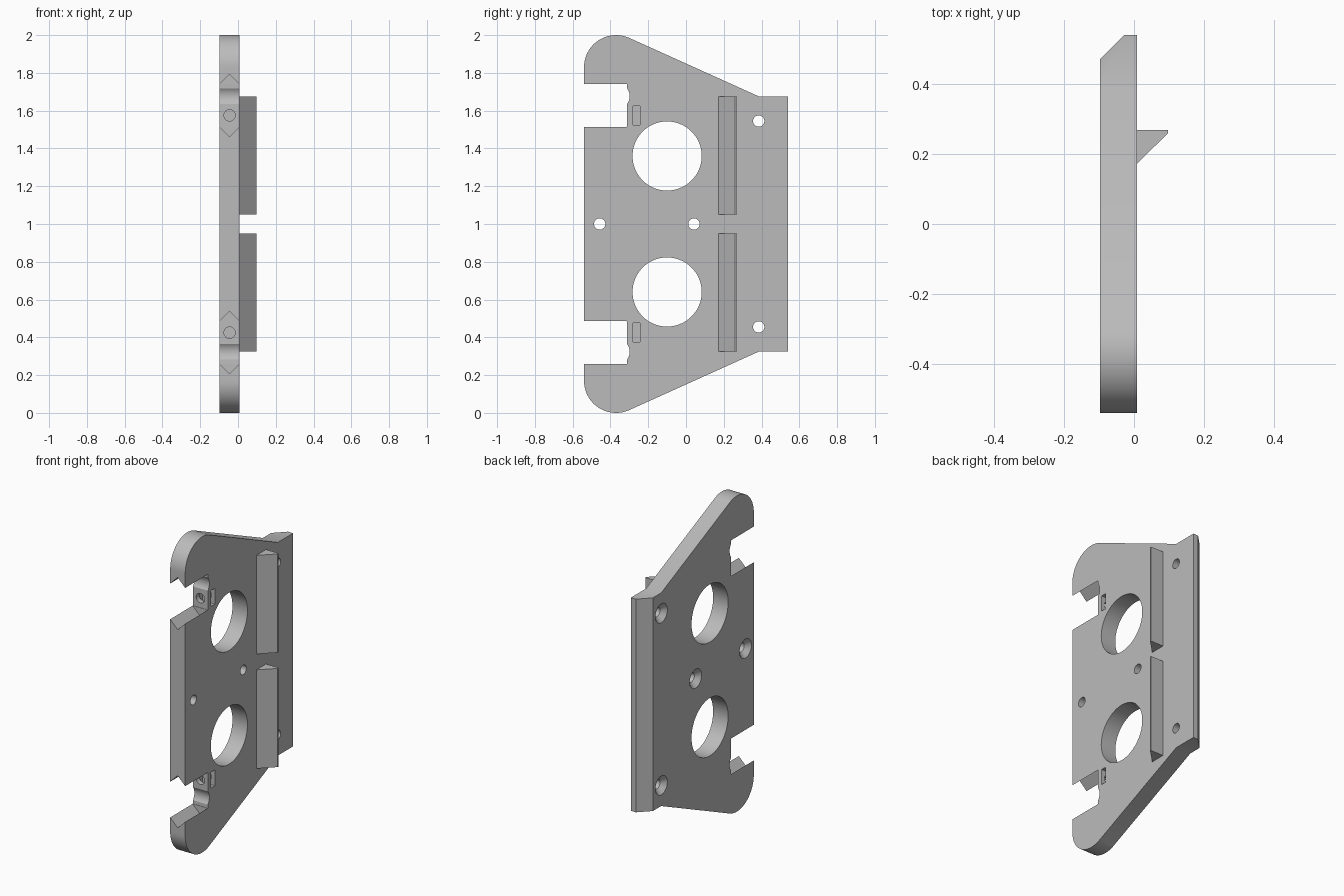
import bpy, bmesh, math
from mathutils import Matrix, Vector

if "Cube" in bpy.data.objects:
    bpy.data.objects.remove(bpy.data.objects["Cube"])

X0, X1 = -0.097, 0.008          # plate faces
XM = (X0 + X1) / 2

grey = bpy.data.materials.new("plain_grey")
grey.use_nodes = True
COLOR = (0.5, 0.5, 0.5, 1)
grey.diffuse_color = COLOR
grey.node_tree.nodes["Principled BSDF"].inputs["Base Color"].default_value = COLOR


def finish(name, bm):
    bmesh.ops.recalc_face_normals(bm, faces=bm.faces)
    mesh = bpy.data.meshes.new(name)
    bm.to_mesh(mesh)
    bm.free()
    mesh.materials.append(grey)
    obj = bpy.data.objects.new(name, mesh)
    bpy.context.collection.objects.link(obj)
    return obj


def prism(name, points, offset):
    """Extrude a closed 3D outline along an offset."""
    bm = bmesh.new()
    face = bm.faces.new([bm.verts.new(p) for p in points])
    new = bmesh.ops.extrude_face_region(bm, geom=[face])["geom"]
    verts = [v for v in new if isinstance(v, bmesh.types.BMVert)]
    bmesh.ops.translate(bm, verts=verts, vec=offset)
    return finish(name, bm)


def cone(name, start, end, r1, r2, segments=48):
    """Round cutter between two points."""
    start, end = Vector(start), Vector(end)
    axis = end - start
    turn = axis.to_track_quat('Z', 'Y').to_matrix().to_4x4()
    bm = bmesh.new()
    bmesh.ops.create_cone(bm, cap_ends=True, segments=segments, radius1=r1, radius2=r2,
                          depth=axis.length,
                          matrix=Matrix.Translation((start + end) / 2) @ turn)
    return finish(name, bm)


def arc(cy, cz, r, a0, a1, n):
    angles = [math.radians(a0 + (a1 - a0) * i / n) for i in range(n + 1)]
    return [(cy + r * math.cos(a), cz + r * math.sin(a)) for a in angles]


# Upper half of the side outline, mirrored about mid height
half = [(-0.54, 1.515), (-0.313, 1.515)]
half += arc(-0.365, 1.677, 0.067, -38, 38, 12)
half += [(-0.313, 1.74), (-0.54, 1.74)]
half += arc(-0.37, 1.83, 0.17, 180, 65.7, 24)
half += [(0.387, 1.675), (0.54, 1.675)]
outline = half + [(y, 2 - z) for y, z in reversed(half)]
plate = prism("side_plate", [(X0, y, z) for y, z in outline], (X1 - X0, 0, 0))

cutters = []

# Bevel along the rear edge
cutters.append(prism("rear_bevel_cutter",
                     [(X0 - 0.1, 0.37, -0.1), (X0 - 0.1, 0.64, -0.1), (X0 + 0.17, 0.64, -0.1)],
                     (0, 0, 2.2)))

# Countersunk screw holes
for y, z in ((-0.457, 1), (0.042, 1), (0.385, 1.545), (0.385, 0.455)):
    cutters.append(cone("screw_hole_cutter", (X0 - 0.1, y, z), (X1 + 0.1, y, z), 0.03, 0.03))
    cutters.append(cone("countersink_cutter", (X0 - 0.01, y, z), (X0 + 0.035, y, z), 0.07, 0.025))

for up in (True, False):
    flip = (lambda z: z) if up else (lambda z: 2 - z)
    # Large round opening
    cutters.append(cone("opening_cutter", (X0 - 0.1, -0.1, flip(1.36)),
                        (X1 + 0.1, -0.1, flip(1.36)), 0.183, 0.183, 96))
    # V grooves along both notch edges
    for tip, base in ((1.793, 1.69), (1.462, 1.565)):
        w = abs(tip - base)
        cutters.append(prism("v_groove_cutter",
                             [(XM, -0.7, flip(tip)), (XM - w, -0.7, flip(base)),
                              (XM + w, -0.7, flip(base))], (0, 0.385, 0)))
    # Nut pocket and its bolt hole
    zs = [flip(1.525), flip(1.625)]
    cutters.append(prism("nut_pocket_cutter",
                         [(-0.08, -0.28, zs[0]), (-0.08, -0.243, zs[0]),
                          (-0.08, -0.243, zs[1]), (-0.08, -0.28, zs[1])], (0.2, 0, 0)))
    cutters.append(cone("bolt_hole_cutter", (XM, -0.4, flip(1.575)),
                        (XM, -0.22, flip(1.575)), 0.03, 0.03, 32))

# Cut the plate
bpy.context.view_layer.objects.active = plate
for cutter in cutters:
    mod = plate.modifiers.new(cutter.name, 'BOOLEAN')
    mod.operation, mod.solver, mod.object = 'DIFFERENCE', 'EXACT', cutter
    bpy.ops.object.modifier_apply(modifier=mod.name)
    bpy.data.objects.remove(cutter)

bpy.ops.object.select_all(action='DESELECT')
plate.select_set(True)
bpy.ops.object.shade_smooth_by_angle(angle=math.radians(25))

# Wedge-shaped rails on the outer face
for name, z0, z1 in (("upper_rail", 1.05, 1.675), ("lower_rail", 0.325, 0.95)):
    prism(name, [(X1 - 0.002, 0.17, z0), (X1, 0.172, z0), (0.097, 0.259, z0),
                 (0.097, 0.269, z0), (X1 - 0.002, 0.269, z0)], (0, 0, z1 - z0))
